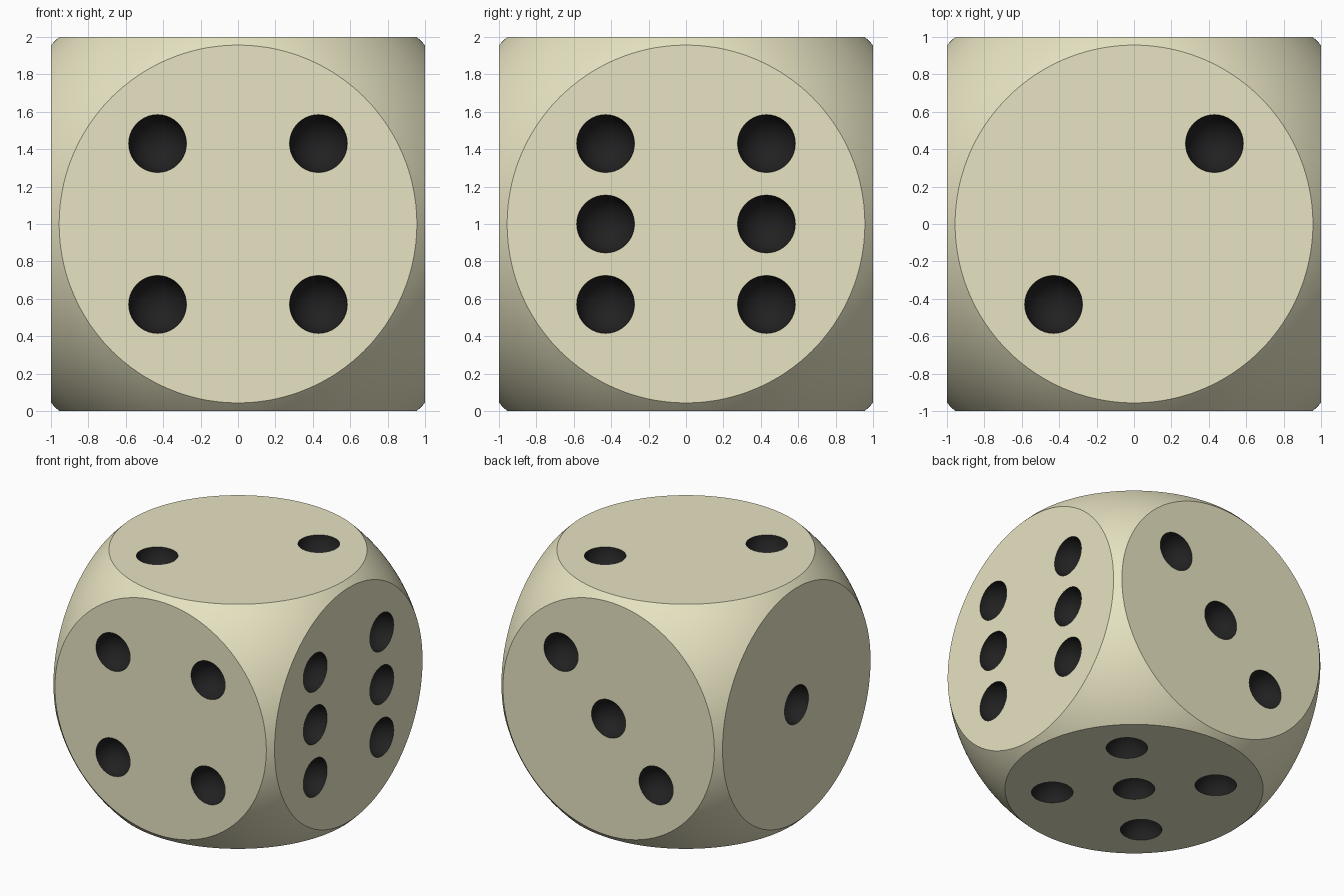
import bpy, bmesh
from math import radians
from mathutils import Matrix, Vector

if "Cube" in bpy.data.objects:
    bpy.data.objects.remove(bpy.data.objects["Cube"])

R_SPHERE = 1.384   # rounding sphere
P = 0.43           # pip offset
R_PIP = 0.155


def material(name, color):
    m = bpy.data.materials.new(name)
    m.diffuse_color = (*color, 1)
    m.use_nodes = True
    m.node_tree.nodes["Principled BSDF"].inputs["Base Color"].default_value = m.diffuse_color
    return m


ivory = material("ivory", (0.80, 0.77, 0.54))
black = material("pip_black", (0.015, 0.015, 0.016))


def new_object(name, bm):
    mesh = bpy.data.meshes.new(name)
    bm.to_mesh(mesh)
    bm.free()
    mesh.materials.append(ivory)
    mesh.materials.append(black)
    ob = bpy.data.objects.new(name, mesh)
    bpy.context.collection.objects.link(ob)
    return ob


def boolean(ob, cutter, operation):
    mod = ob.modifiers.new(operation.lower(), 'BOOLEAN')
    mod.operation, mod.object, mod.solver = operation, cutter, 'EXACT'
    cutter.hide_render = True


# Cube body
bm = bmesh.new()
bmesh.ops.create_cube(bm, size=2, matrix=Matrix.Translation((0, 0, 1)))
die = new_object("die_body", bm)

# Sphere that rounds the edges and corners
bm = bmesh.new()
bmesh.ops.create_uvsphere(bm, u_segments=160, v_segments=80, radius=R_SPHERE,
                          matrix=Matrix.Translation((0, 0, 1)))
rounder = new_object("rounding_sphere", bm)

# Pips: face normal, the two in-face axes, and pip positions
X, Y, Z = Vector((1, 0, 0)), Vector((0, 1, 0)), Vector((0, 0, 1))
diagonal = [(P, P), (-P, -P)]
corners = diagonal + [(P, -P), (-P, P)]
faces = [
    (Z, X, Y, diagonal),
    (-Z, X, Y, corners + [(0, 0)]),
    (-Y, X, Z, corners),
    (Y, X, Z, diagonal + [(0, 0)]),
    (X, Y, Z, corners + [(P, 0), (-P, 0)]),
    (-X, Y, Z, [(0, 0)]),
]
bm = bmesh.new()
for n, u, v, pips in faces:
    turn = Z.rotation_difference(n).to_matrix().to_4x4()
    for a, b in pips:
        spot = Z + n * 1.01 + u * a + v * b
        bmesh.ops.create_uvsphere(bm, u_segments=40, v_segments=21, radius=R_PIP,
                                  matrix=Matrix.Translation(spot) @ turn)
for f in bm.faces:
    f.material_index = 1
pip_cutter = new_object("pip_cutter", bm)

# Cut, bake and smooth
boolean(die, rounder, 'INTERSECT')
boolean(die, pip_cutter, 'DIFFERENCE')
deps = bpy.context.evaluated_depsgraph_get()
baked = bpy.data.meshes.new_from_object(die.evaluated_get(deps))
die.modifiers.clear()
die.data = baked
for cutter in (rounder, pip_cutter):
    bpy.data.objects.remove(cutter)

bpy.ops.object.select_all(action='DESELECT')
die.select_set(True)
bpy.context.view_layer.objects.active = die
bpy.ops.object.shade_smooth_by_angle(angle=radians(30))
